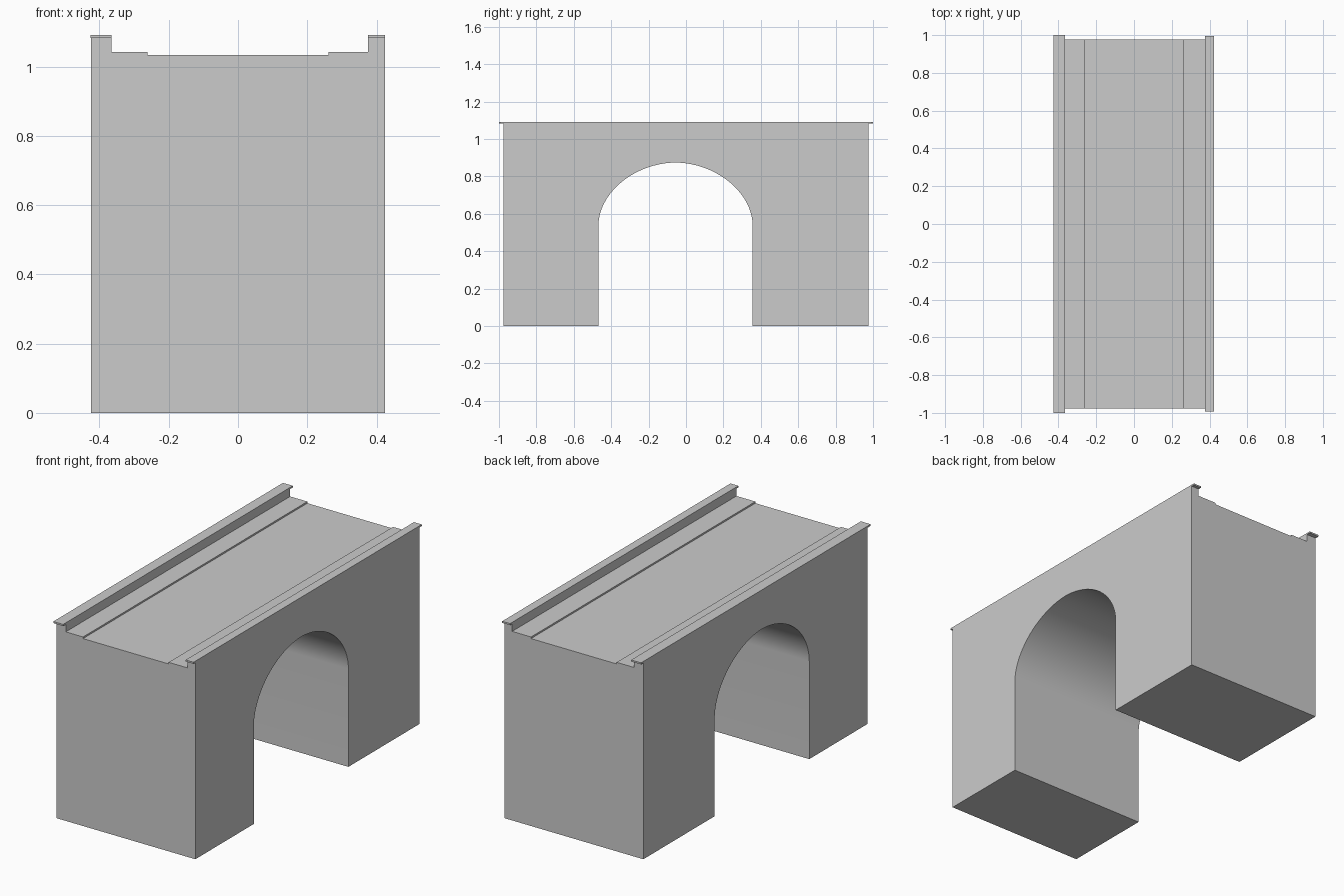
import bpy, bmesh, math
from mathutils import Vector

if "Cube" in bpy.data.objects:
    bpy.data.objects.remove(bpy.data.objects["Cube"])


def extrude_profile(name, points, direction):
    """Extrude a closed planar profile along a vector into a solid."""
    bm = bmesh.new()
    face = bm.faces.new([bm.verts.new(p) for p in points])
    res = bmesh.ops.extrude_face_region(bm, geom=[face])
    moved = [v for v in res["geom"] if isinstance(v, bmesh.types.BMVert)]
    bmesh.ops.translate(bm, verts=moved, vec=Vector(direction))
    bmesh.ops.recalc_face_normals(bm, faces=bm.faces)
    mesh = bpy.data.meshes.new(name)
    bm.to_mesh(mesh)
    bm.free()
    obj = bpy.data.objects.new(name, mesh)
    bpy.context.collection.objects.link(obj)
    return obj


def box(name, x0, x1, y0, y1, z0, z1):
    pts = [(x0, y0, z0), (x1, y0, z0), (x1, y0, z1), (x0, y0, z1)]
    return extrude_profile(name, pts, (0, y1 - y0, 0))


LEFT, RIGHT = -0.424, 0.424
LEFT_IN, RIGHT_IN = -0.366, 0.376
KERB = 0.261
ROAD, WALK, WALL, TOP = 1.033, 1.042, 1.083, 1.092
HALF_LEN = 0.977

# Bridge body: cross-section with road, raised walkways and parapet walls
section = [(LEFT, 0), (RIGHT, 0), (RIGHT, WALL), (RIGHT_IN, WALL),
           (RIGHT_IN, WALK), (KERB, WALK), (KERB, ROAD), (-KERB, ROAD),
           (-KERB, WALK), (LEFT_IN, WALK), (LEFT_IN, WALL), (LEFT, WALL)]
body = extrude_profile("bridge_body", [(x, -HALF_LEN, z) for x, z in section],
                       (0, 2 * HALF_LEN, 0))

# Arched opening, slightly off centre
CY, HALF_W, SPRING, CROWN = -0.056, 0.412, 0.54, 0.874
SEG, POWER = 40, 2 / 1.9
arch = [(CY + HALF_W, -0.2)]
for i in range(SEG + 1):
    a = math.pi * i / SEG
    c, s = math.cos(a), max(math.sin(a), 0.0)
    arch.append((CY + HALF_W * math.copysign(abs(c) ** POWER, c),
                 SPRING + (CROWN - SPRING) * s ** POWER))
arch.append((CY - HALF_W, -0.2))
cutter = extrude_profile("arch_cutter", [(-0.6, y, z) for y, z in arch],
                         (1.2, 0, 0))
cutter.hide_render = True

mod = body.modifiers.new("arch_opening", 'BOOLEAN')
mod.operation = 'DIFFERENCE'
mod.solver = 'EXACT'
mod.object = cutter
bpy.context.view_layer.objects.active = body
body.select_set(True)
bpy.ops.object.modifier_apply(modifier=mod.name)
bpy.data.objects.remove(cutter, do_unlink=True)
bpy.ops.object.shade_smooth_by_angle(angle=math.radians(25))

# Coping slabs overhanging the parapet ends
box("left_coping", LEFT - 0.002, LEFT_IN, -1.0, 1.0, WALL, TOP)
box("right_coping", RIGHT_IN, RIGHT, -0.993, 0.995, WALL, TOP)
